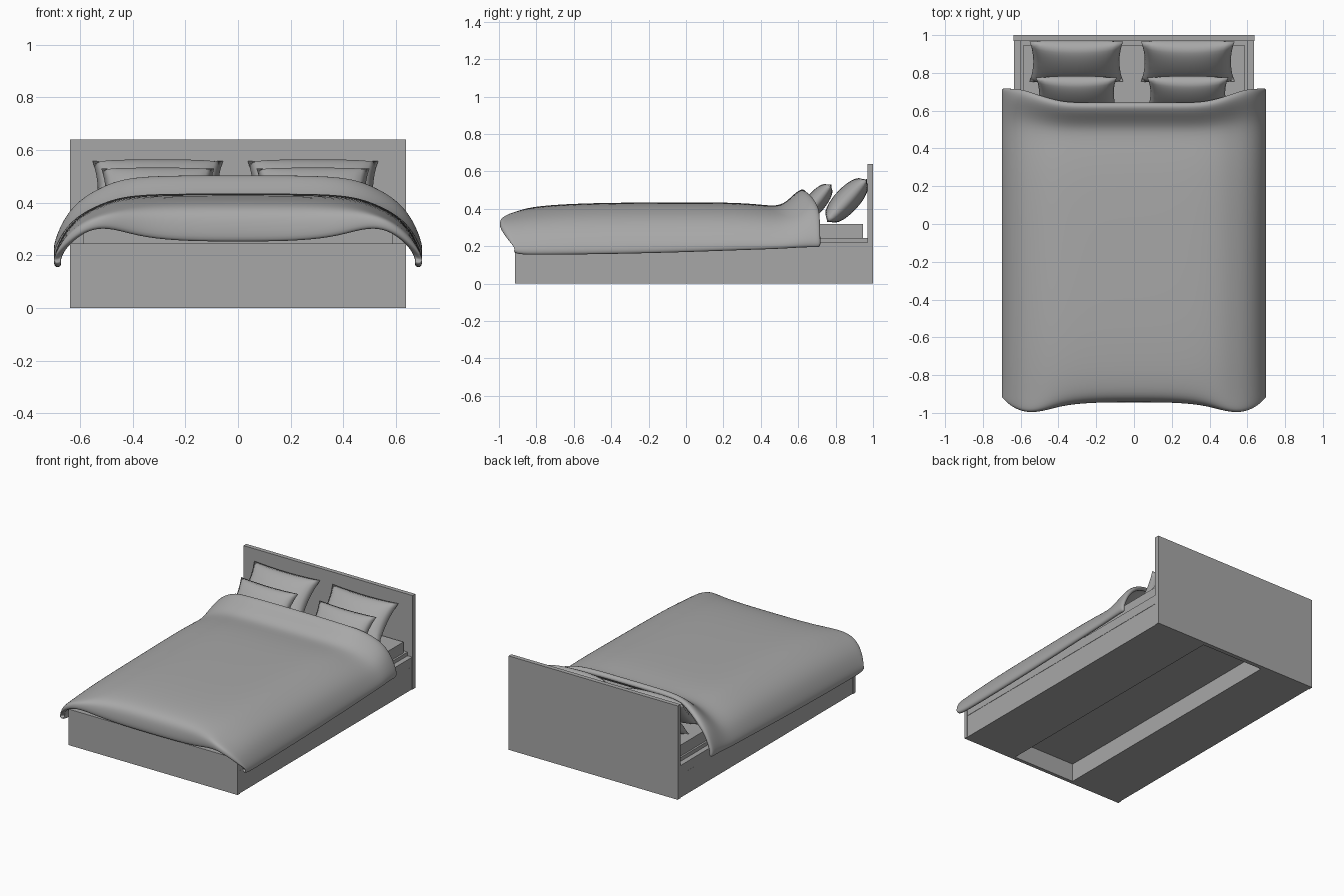
import bpy, bmesh, math
from mathutils import Matrix

cube = bpy.data.objects.get("Cube")
if cube:
    bpy.data.objects.remove(cube, do_unlink=True)

grey = bpy.data.materials.new("mid_grey")
grey.use_nodes = True
COLOUR = (0.39, 0.39, 0.39, 1)
grey.diffuse_color = COLOUR
grey.node_tree.nodes["Principled BSDF"].inputs["Base Color"].default_value = COLOUR


def add_object(name, bm, smooth=False):
    mesh = bpy.data.meshes.new(name)
    bm.to_mesh(mesh)
    bm.free()
    mesh.materials.append(grey)
    obj = bpy.data.objects.new(name, mesh)
    bpy.context.collection.objects.link(obj)
    if smooth:
        mesh.shade_smooth()
    return obj


def box(name, x, y, z):
    """Box from (low, high) ranges."""
    bm = bmesh.new()
    bmesh.ops.create_cube(bm, size=1)
    for v in bm.verts:
        v.co = [r[0] if c < 0 else r[1] for c, r in zip(v.co, (x, y, z))]
    return add_object(name, bm)


def grid_faces(bm, rows, flip=False):
    for a, b in zip(rows, rows[1:]):
        for j in range(len(a) - 1):
            quad = [a[j], a[j + 1], b[j + 1], b[j]]
            bm.faces.new(quad[::-1] if flip else quad)


# Frame
box("headboard", (-0.638, 0.638), (0.97, 1.0), (0, 0.64))
box("footboard", (-0.638, 0.638), (-0.915, -0.89), (0, 0.245))
box("platform", (-0.6, 0.6), (-0.89, 0.97), (0.125, 0.245))
box("mattress", (-0.587, 0.587), (-0.88, 0.945), (0.245, 0.32))

# Side rails and long under-bed drawers
for side, s in (("left", 1), ("right", -1)):
    def span(a, b):
        return tuple(sorted((s * a, s * b)))
    box(side + "_rail", span(0.6, 0.635), (-0.89, 0.97), (0.156, 0.22))
    box(side + "_drawer_box", span(0.238, 0.61), (-0.89, 0.97), (0, 0.125))
    box(side + "_drawer_front", span(0.61, 0.634), (-0.89, 0.97), (0, 0.155))


# Pillows: two puffed grids sharing a pinched rim
def pillow(name, centre, w, h, t, tilt):
    bm = bmesh.new()
    n = 18
    for side in (1, -1):
        rows = []
        for i in range(n + 1):
            v = 2 * i / n - 1
            row = []
            for j in range(n + 1):
                u = 2 * j / n - 1
                puff = max(0, 1 - (u / 0.95) ** 2) * max(0, 1 - (v / 0.97) ** 2)
                row.append(bm.verts.new((u * w * (1 - 0.08 * (1 - v * v)),
                                         v * h * (1 - 0.06 * (1 - u * u)),
                                         side * (t * puff ** 0.38 + 0.002))))
            rows.append(row)
        grid_faces(bm, rows, side < 0)
    bmesh.ops.remove_doubles(bm, verts=bm.verts, dist=0.0045)
    bm.transform(Matrix.Translation(centre) @ Matrix.Rotation(math.radians(tilt), 4, "X"))
    add_object(name, bm, True)


for side, s in (("left", 1), ("right", -1)):
    x = s * 0.295 - 0.01
    pillow(side + "_back_pillow", (x, 0.859, 0.445), 0.248, 0.157, 0.065, 47)
    pillow(side + "_front_pillow", (x, 0.692, 0.432), 0.215, 0.13, 0.052, 50)

# Duvet: cross-section (x, fraction of the drop to the hem)
half = [(0, 0), (0.2, 0), (0.36, 0.01), (0.46, 0.06), (0.53, 0.16), (0.59, 0.27),
        (0.645, 0.44), (0.682, 0.66), (0.705, 0.88), (0.695, 1)]
section = [(-x, d) for x, d in half[:0:-1]] + half
# Stations: y, top z, hem z, corner lift, corner push to the foot
stations = [(-0.945, 0.25, 0.15, 0.07, 0.055), (-0.944, 0.32, 0.15, 0.05, 0.055),
            (-0.93, 0.37, 0.15, 0.02, 0.05), (-0.88, 0.4, 0.15, 0, 0.035),
            (-0.75, 0.42, 0.15, 0, 0), (-0.5, 0.432, 0.152, 0, 0),
            (-0.1, 0.435, 0.16, 0, 0), (0.3, 0.435, 0.175, 0, 0),
            (0.45, 0.415, 0.18, 0, 0), (0.52, 0.42, 0.185, 0, 0),
            (0.585, 0.487, 0.19, 0, 0), (0.625, 0.512, 0.19, 0, 0),
            (0.65, 0.485, 0.19, 0, 0)]
bm = bmesh.new()
rows = []
for y, top, hem, lift, push in stations:
    row = []
    for x, drop in section:
        corner = math.exp(-((abs(x) - 0.54) / 0.15) ** 2)
        rounding = max(0, (abs(x) - 0.6) / 0.1) ** 2
        flare = min(1, max(0, (abs(x) - 0.38) / 0.22)) * max(0, (y - 0.4) / 0.25)
        row.append(bm.verts.new((x, y - push * (corner - 0.8 * rounding) + 0.07 * flare,
                                 top - drop * (top - hem) + lift * corner)))
    rows.append(row)
grid_faces(bm, rows)
duvet = add_object("duvet", bm, True)
thick = duvet.modifiers.new("thickness", "SOLIDIFY")
thick.thickness = 0.028
thick.offset = -1
soft = duvet.modifiers.new("soft", "SUBSURF")
soft.levels = soft.render_levels = 2
